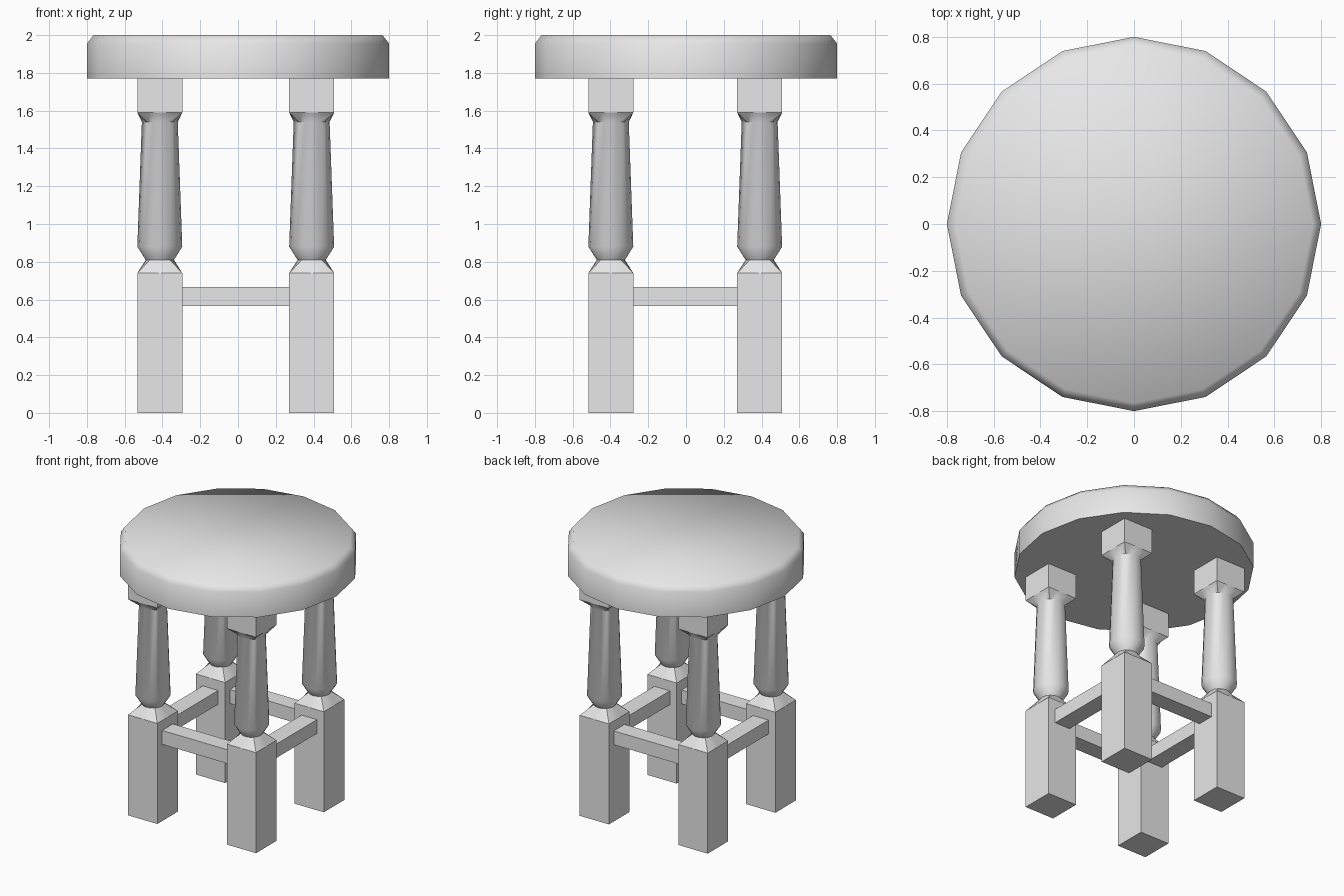
import bpy, bmesh, math

cube = bpy.data.objects.get("Cube")
if cube:
    bpy.data.objects.remove(cube, do_unlink=True)

grey = bpy.data.materials.new("plain_grey")
grey.use_nodes = True
grey.diffuse_color = (0.8, 0.8, 0.8, 1)
grey.node_tree.nodes["Principled BSDF"].inputs["Base Color"].default_value = (0.8, 0.8, 0.8, 1)

SIDES = 16
LEG_HALF = 0.119


def add_object(name, bm, smooth_angle=None):
    """Turn a bmesh into a named, coloured object."""
    bmesh.ops.recalc_face_normals(bm, faces=bm.faces)
    mesh = bpy.data.meshes.new(name)
    bm.to_mesh(mesh)
    bm.free()
    mesh.materials.append(grey)
    obj = bpy.data.objects.new(name, mesh)
    bpy.context.collection.objects.link(obj)
    if smooth_angle:
        bpy.ops.object.select_all(action="DESELECT")
        obj.select_set(True)
        bpy.context.view_layer.objects.active = obj
        bpy.ops.object.shade_smooth_by_angle(angle=math.radians(smooth_angle))
    return obj


def box(name, x0, x1, y0, y1, z0, z1):
    bm = bmesh.new()
    bmesh.ops.create_cube(bm, size=1)
    for v in bm.verts:
        v.co = (x1 if v.co.x > 0 else x0,
                y1 if v.co.y > 0 else y0,
                z1 if v.co.z > 0 else z0)
    return add_object(name, bm)


def loft(name, x, y, rings, smooth_angle):
    """Stack rings of (radius, height, is_square) and close both ends."""
    bm = bmesh.new()
    loops = []
    for r, z, square in rings:
        loop = []
        for i in range(SIDES):
            a = math.tau * i / SIDES
            c, s = math.cos(a), math.sin(a)
            k = r / max(abs(c), abs(s)) if square else r
            loop.append(bm.verts.new((x + k * c, y + k * s, z)))
        loops.append(loop)
    for low, high in zip(loops, loops[1:]):
        for i in range(SIDES):
            j = (i + 1) % SIDES
            bm.faces.new((low[i], low[j], high[j], high[i]))
    bm.faces.new(loops[0])
    bm.faces.new(loops[-1])
    return add_object(name, bm, smooth_angle)


# Round seat with a softened top rim
loft("seat", 0, 0, [(0.8, 1.77, False), (0.8, 1.955, False), (0.765, 2.0, False)], 60)

# Four legs: square foot, turned spindle, square head
LEG_X = {"right": -0.414, "left": 0.39}
LEG_Y = {"front": -0.398, "back": 0.39}
SPINDLE = [(LEG_HALF, 0.74, True), (0.075, 0.81, False), (LEG_HALF, 0.88, False),
           (0.095, 1.54, False), (LEG_HALF, 1.59, True)]
for end, y in LEG_Y.items():
    for side, x in LEG_X.items():
        name = f"{end}_{side}_leg"
        span = (x - LEG_HALF, x + LEG_HALF, y - LEG_HALF, y + LEG_HALF)
        box(name + "_foot", *span, 0, 0.74)
        loft(name + "_spindle", x, y, SPINDLE, 40)
        box(name + "_head", *span, 1.59, 1.77)

# Stretchers joining neighbouring feet
BAR = 0.063
for end, y in LEG_Y.items():
    box(end + "_stretcher", LEG_X["right"] + LEG_HALF, LEG_X["left"] - LEG_HALF,
        y - BAR, y + BAR, 0.565, 0.667)
for side, x in LEG_X.items():
    box(side + "_stretcher", x - BAR, x + BAR,
        LEG_Y["front"] + LEG_HALF, LEG_Y["back"] - LEG_HALF, 0.565, 0.667)
